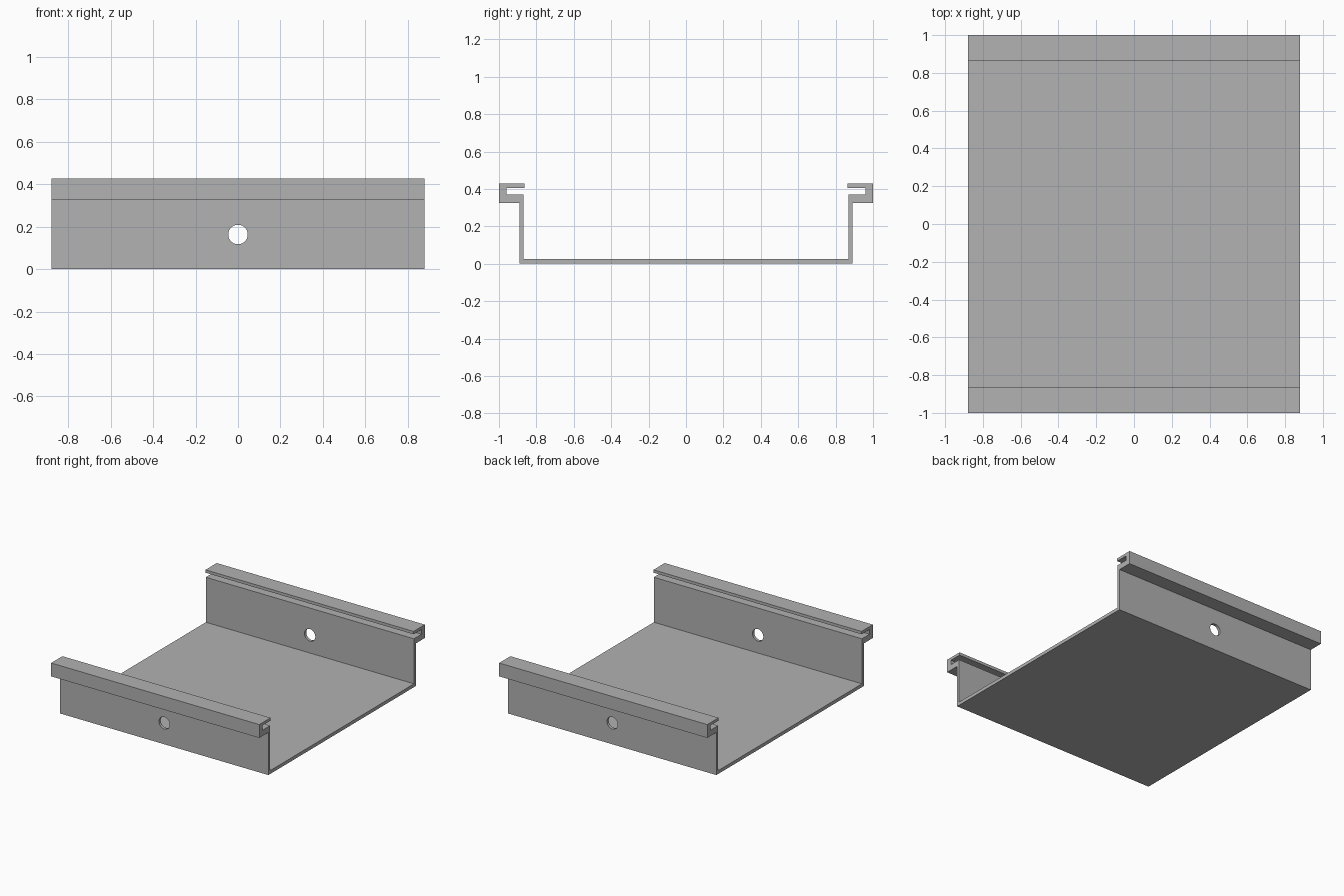
import bpy, bmesh, math

cube = bpy.data.objects.get("Cube")
if cube:
    bpy.data.objects.remove(cube, do_unlink=True)

HALF_LENGTH = 0.88
HOLE_HEIGHT, HOLE_RADIUS = 0.163, 0.046

grey = bpy.data.materials.new("plain_grey")
grey.use_nodes = True
colour = (0.445, 0.445, 0.445, 1)
grey.diffuse_color = colour
grey.node_tree.nodes["Principled BSDF"].inputs["Base Color"].default_value = colour

# Half cross-section (y, z): outer side from the floor up, around the slot, down the inner side
half = [(0.89, 0), (0.89, 0.326), (1, 0.326), (1, 0.428), (0.864, 0.428),
        (0.864, 0.406), (0.96, 0.406), (0.96, 0.37), (0.868, 0.37), (0.868, 0.026)]
section = half + [(-y, z) for y, z in reversed(half)]

# Channel tray, extruded along x
bm = bmesh.new()
face = bm.faces.new([bm.verts.new((-HALF_LENGTH, y, z)) for y, z in section])
ext = bmesh.ops.extrude_face_region(bm, geom=[face], use_keep_orig=True)
verts = [v for v in ext["geom"] if isinstance(v, bmesh.types.BMVert)]
bmesh.ops.translate(bm, verts=verts, vec=(2 * HALF_LENGTH, 0, 0))
bmesh.ops.recalc_face_normals(bm, faces=bm.faces)
mesh = bpy.data.meshes.new("channel_tray")
bm.to_mesh(mesh)
bm.free()
mesh.materials.append(grey)
tray = bpy.data.objects.new("channel_tray", mesh)
bpy.context.collection.objects.link(tray)

# Round hole through both side walls
bpy.ops.mesh.primitive_cylinder_add(vertices=48, radius=HOLE_RADIUS, depth=3,
                                    location=(0, 0, HOLE_HEIGHT),
                                    rotation=(math.pi / 2, 0, 0))
cutter = bpy.context.object
cutter.name = "hole_cutter"
cutter.data.materials.append(grey)
cutter.hide_render = True
cutter.display_type = 'WIRE'
cut = tray.modifiers.new("wall_holes", 'BOOLEAN')
cut.operation = 'DIFFERENCE'
cut.solver = 'EXACT'
cut.object = cutter

# Bake the holes and drop the cutter, then smooth only the hole walls
bpy.ops.object.select_all(action='DESELECT')
tray.select_set(True)
bpy.context.view_layer.objects.active = tray
bpy.ops.object.modifier_apply(modifier=cut.name)
bpy.data.objects.remove(cutter, do_unlink=True)
bpy.ops.object.shade_smooth_by_angle(angle=math.radians(30))
